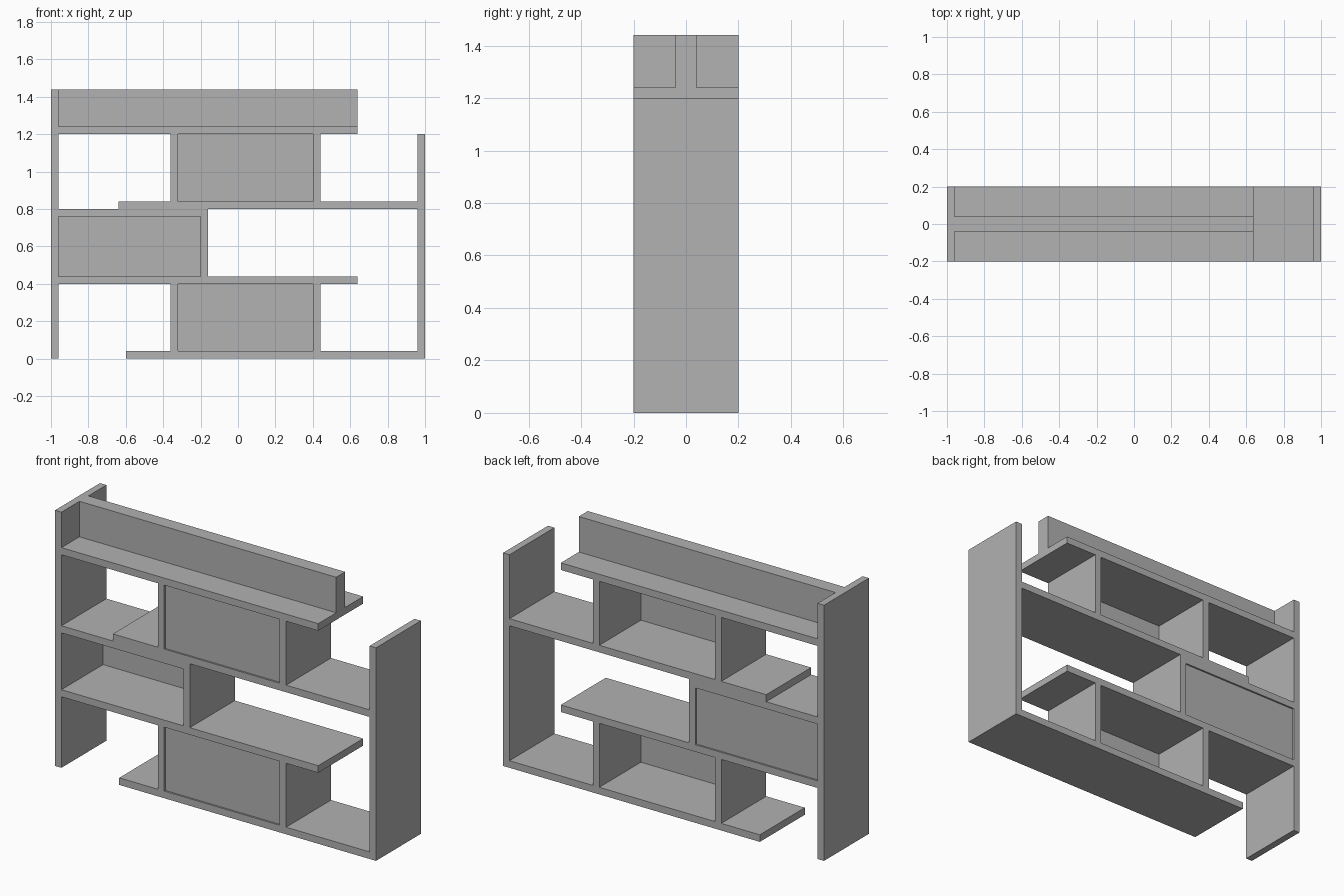
import bpy

# Remove the default cube only
cube = bpy.data.objects.get("Cube")
if cube:
    bpy.data.objects.remove(cube, do_unlink=True)

# Single flat grey finish
grey = bpy.data.materials.new("matte_grey")
grey.use_nodes = True
color = (0.445, 0.445, 0.445, 1)
grey.diffuse_color = color
grey.node_tree.nodes["Principled BSDF"].inputs["Base Color"].default_value = color

T = 0.04      # board thickness
D = 0.2       # half depth of the bookcase
LEFT, RIGHT = -1.0, 1.0


def board(name, x, z, y=(-D, D)):
    """Box board spanning the given x, z and y ranges."""
    spans = (x, y, z)
    bpy.ops.mesh.primitive_cube_add(size=1, location=[(a + b) / 2 for a, b in spans])
    ob = bpy.context.object
    ob.name = ob.data.name = name
    ob.scale = [b - a for a, b in spans]
    bpy.ops.object.transform_apply(location=False, rotation=False, scale=True)
    ob.data.materials.append(grey)
    return ob


# Uprights at both ends
board("tall_side", (LEFT, LEFT + T), (0, 1.44))
board("short_side", (RIGHT - T, RIGHT), (0, 1.2))

# Horizontal shelves: name, x start, x end, underside height
inner_left, inner_right = LEFT + T, RIGHT - T
for name, x0, x1, z in (
    ("base_shelf", -0.6, inner_right, 0),
    ("lower_shelf", inner_left, 0.64, 0.4),
    ("middle_box_lid", inner_left, -0.16, 0.76),
    ("upper_shelf", -0.64, inner_right, 0.8),
    ("top_shelf", inner_left, 0.64, 1.2),
):
    board(name, (x0, x1), (z, z + T))

# Central boxes: two dividers and a slightly recessed front panel
panel_y = (-0.19, -0.17)
for level, z in (("lower", (T, 0.4)), ("upper", (0.84, 1.2))):
    board(level + "_divider_right", (-0.36, -0.32), z)
    board(level + "_divider_left", (0.4, 0.44), z)
    board(level + "_front_panel", (-0.32, 0.4), z, panel_y)

# Middle box: one divider and a recessed back panel
middle_z = (0.44, 0.76)
board("middle_divider", (-0.2, -0.16), middle_z)
board("middle_back_panel", (inner_left, -0.2), middle_z, (0.17, 0.19))

# Upright spine along the top shelf
board("top_spine", (inner_left, 0.64), (1.24, 1.44), (-T, T))
